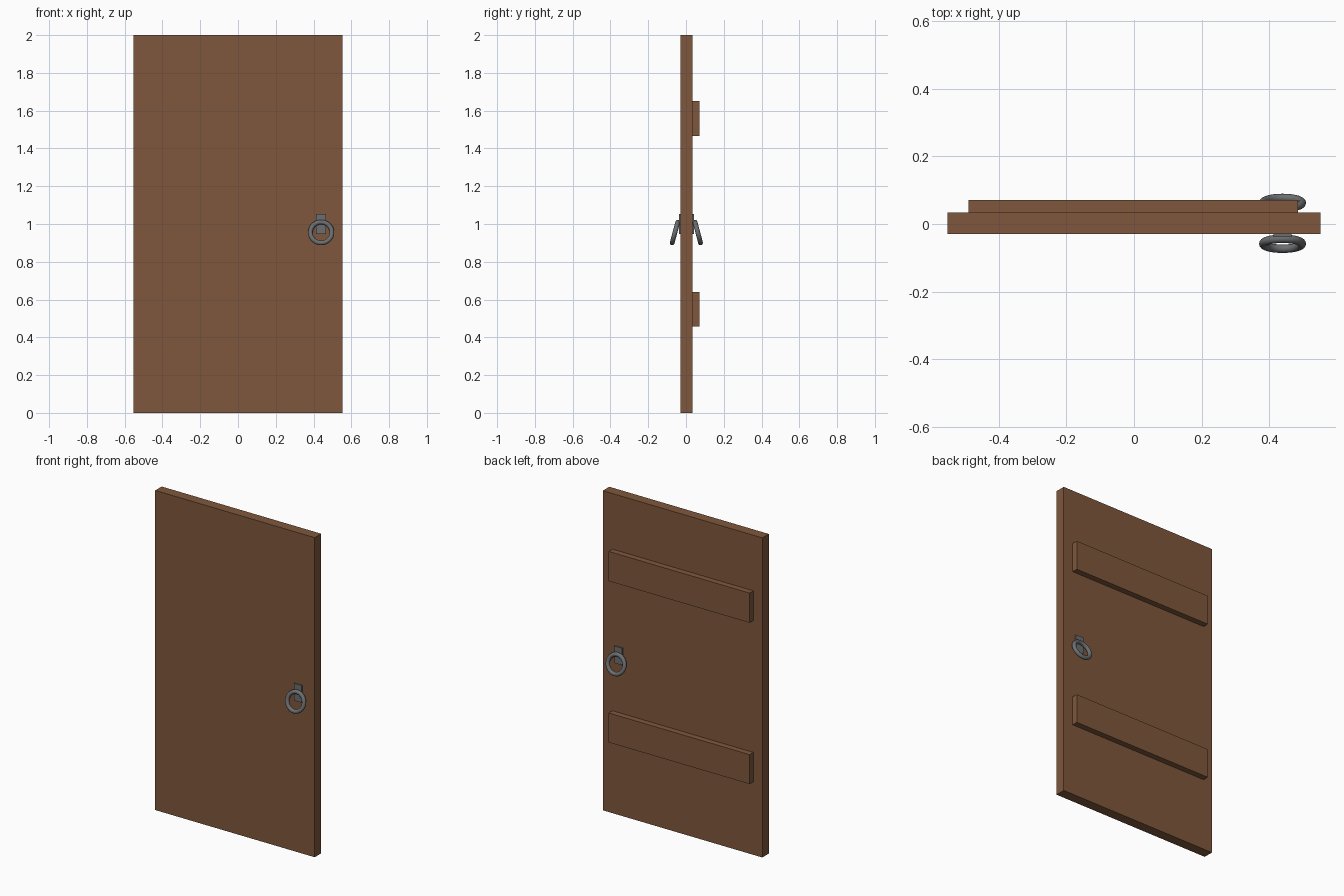
import bpy, math

if "Cube" in bpy.data.objects:
    bpy.data.objects.remove(bpy.data.objects["Cube"])

def material(name, rgb):
    m = bpy.data.materials.new(name)
    m.diffuse_color = (*rgb, 1)
    m.use_nodes = True
    m.node_tree.nodes["Principled BSDF"].inputs["Base Color"].default_value = m.diffuse_color
    return m

wood = material("brown wood", (0.21, 0.095, 0.045))
iron = material("grey iron", (0.15, 0.155, 0.16))

def box(name, lo, hi, mat):
    bpy.ops.mesh.primitive_cube_add(size=1, location=[(a + b) / 2 for a, b in zip(lo, hi)])
    o = bpy.context.object
    o.name = name
    o.scale = [b - a for a, b in zip(lo, hi)]
    bpy.ops.object.transform_apply(location=False, rotation=False, scale=True)
    o.data.materials.append(mat)

FRONT, BACK = -0.030, 0.034
MID = (FRONT + BACK) / 2

# door slab
box("door_panel", (-0.552, FRONT, 0), (0.552, BACK, 2), wood)

# rear cross battens
for name, z0, z1 in (("lower_batten", 0.457, 0.641), ("upper_batten", 1.466, 1.652)):
    box(name, (-0.49, BACK, z0), (0.486, 0.071, z1), wood)

# handle plate and tilted ring on each side
for side, s in (("front", -1), ("back", 1)):
    face = FRONT if s < 0 else BACK
    ys = sorted((face, face + s * 0.008))
    box(side + "_handle_plate", (0.413, ys[0], 0.947), (0.467, ys[1], 1.054), iron)
    bpy.ops.mesh.primitive_torus_add(
        major_radius=0.057, minor_radius=0.0125, major_segments=48, minor_segments=16,
        location=(0.44, face + s * 0.0285, 0.955),
        rotation=(math.radians(90 + s * 15), 0, 0))
    ring = bpy.context.object
    ring.name = side + "_handle_ring"
    ring.data.materials.append(iron)
    bpy.ops.object.shade_smooth()
